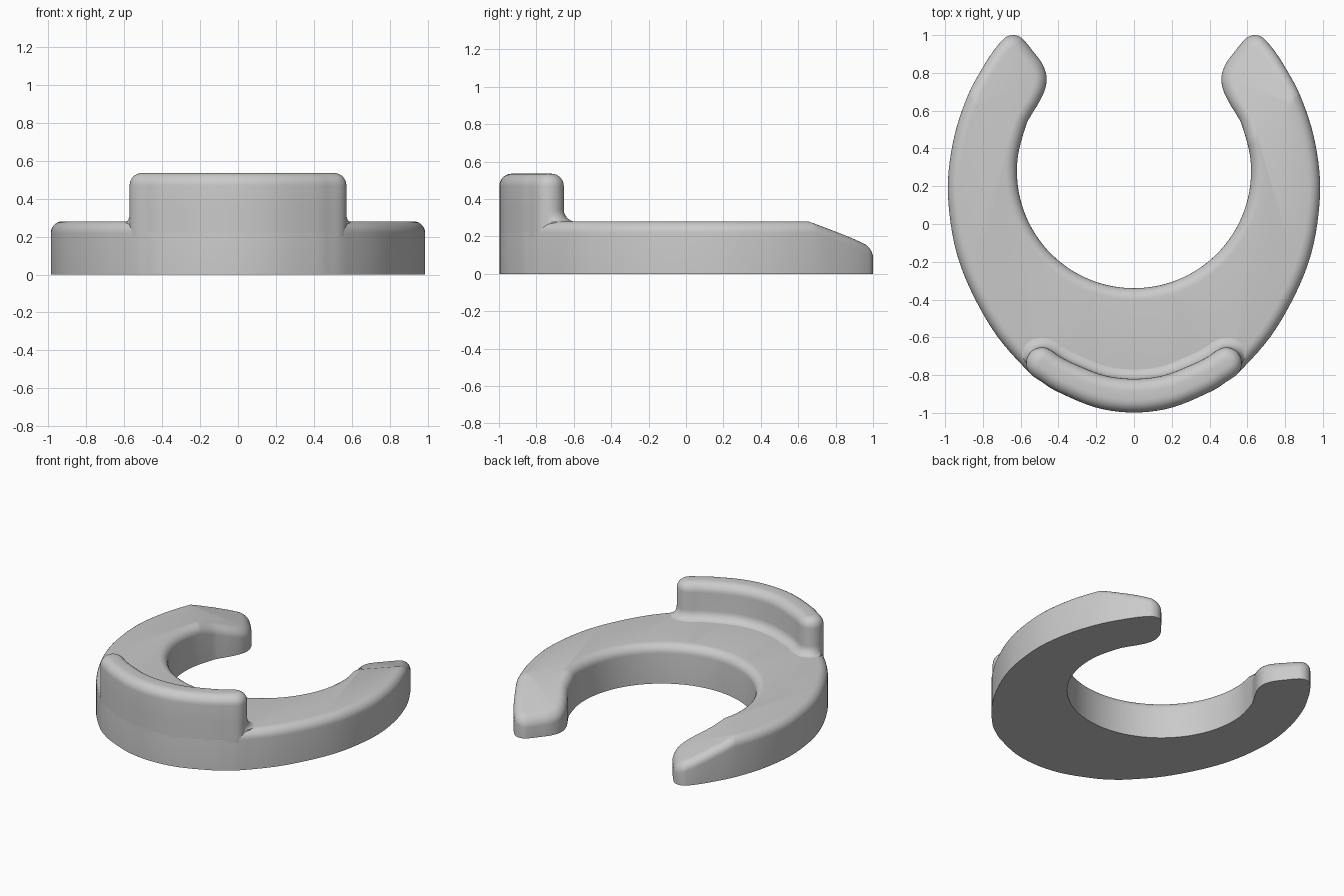
import bpy, bmesh
from math import sin, cos, pi, radians
from mathutils import Vector

default_cube = bpy.data.objects.get("Cube")
if default_cube:
    bpy.data.objects.remove(default_cube, do_unlink=True)

grey = bpy.data.materials.new("plain grey")
grey.use_nodes = True
grey.diffuse_color = (0.59, 0.59, 0.59, 1)
grey.node_tree.nodes["Principled BSDF"].inputs["Base Color"].default_value = grey.diffuse_color


def arc(center, radius, angles):
    return [(center[0] + radius * cos(radians(a)), center[1] + radius * sin(radians(a)))
            for a in angles]


def smooth_outline(half, steps):
    """Mirror half an outline in x and run a closed spline through it."""
    pts = [Vector(p) for p in half]
    pts += [Vector((-p.x, p.y)) for p in reversed(pts[1:-1])]
    n, out = len(pts), []
    for i in range(n):
        a, b, c, d = (pts[(i + k) % n] for k in (-1, 0, 1, 2))
        for s in range(steps):
            t = s / steps
            out.append(0.5 * (2 * b + (c - a) * t + (2 * a - 5 * b + 4 * c - d) * t ** 2
                              + (3 * b - a - 3 * c + d) * t ** 3))
    return out


def outward_normals(pts):
    n = len(pts)
    tangents = [(pts[(i + 1) % n] - pts[i - 1]).normalized() for i in range(n)]
    return [Vector((t.y, -t.x)) for t in tangents]


def rounded_top(radius, height, steps=7):
    """Profile of (offset, z) for a quarter-round top edge."""
    angles = [pi / 2 * i / steps for i in range(steps + 1)]
    return [(radius * (cos(a) - 1), height + radius * (sin(a) - 1)) for a in angles]


def band_cap(bm, ring, flip):
    """Fill a crescent ring with rungs from its outer side to its inner side.
    The tips lie a quarter of the way round on either side."""
    n = len(ring)
    tip = n // 4
    for i in range(-tip, tip):
        rung = [ring[k % n] for k in (i, i + 1, n // 2 - i - 1, n // 2 - i)]
        corners = list(dict.fromkeys(rung))
        bm.faces.new(corners[::-1] if flip else corners)


def loft(name, pts, profile, flare=lambda n: 0.0, crease=None):
    """Stack offset copies of an outline; positive offsets follow the flare weight."""
    normals = outward_normals(pts)
    bm = bmesh.new()
    rings = []
    for off, z in profile:
        ring = []
        for p, n in zip(pts, normals):
            q = p + n * (off * flare(n) if off > 0 else off)
            ring.append(bm.verts.new((q.x, q.y, z)))
        rings.append(ring)
    count = len(pts)
    for low, high in zip(rings, rings[1:]):
        for i in range(count):
            j = (i + 1) % count
            bm.faces.new((low[i], low[j], high[j], high[i])).smooth = True
    band_cap(bm, rings[0], True)
    band_cap(bm, rings[-1], False)
    if crease:
        crease(bm)
    mesh = bpy.data.meshes.new(name)
    bm.to_mesh(mesh)
    bm.free()
    mesh.set_sharp_from_angle(angle=radians(35))
    mesh.materials.append(grey)
    obj = bpy.data.objects.new(name, mesh)
    bpy.context.collection.objects.link(obj)


def slope_tips(bm):
    """Cut a diagonal crease over each arm and ramp the tip down beyond it."""
    for side in (1, -1):
        bmesh.ops.bisect_plane(bm, geom=bm.verts[:] + bm.edges[:] + bm.faces[:],
                               plane_co=(side * 0.63, 0.45, 0),
                               plane_no=(-side, 1, 0), dist=0.0001)
    for v in bm.verts:
        beyond = 0.7 * (v.co.y - abs(v.co.x) + 0.18)
        if v.co.z > 0.1 and beyond > 0:
            v.co.z -= 0.35 * beyond


# Open ring base: outer curve, rounded tip, inner bulge, round opening
base_half = [(0, -0.998), (0.2, -0.972), (0.4, -0.89), (0.488, -0.836), (0.57, -0.77),
             (0.72, -0.6), (0.84, -0.4), (0.925, -0.2), (0.97, 0), (0.985, 0.23),
             (0.95, 0.47), (0.88, 0.68), (0.8, 0.83), (0.745, 0.915)]
base_half += arc((0.64, 0.925), 0.075, (35, 62, 90, 117, 143))
base_half += [(0.535, 0.915), (0.487, 0.85), (0.463, 0.78), (0.472, 0.71),
              (0.505, 0.64), (0.545, 0.575)]
base_half += arc((0, 0.28), 0.62, range(22, -91, -16))
loft("ring_base", smooth_outline(base_half, 5),
     [(0, 0)] + rounded_top(0.062, 0.28), crease=slope_tips)

# Raised front lip, flush outside, with a fillet where it meets the base inside
lip_half = base_half[:4]
lip_half += arc((0.488, -0.736), 0.083, range(-50, 131, 30))
lip_half += [(0.39, -0.703), (0.31, -0.743), (0.156, -0.802), (0, -0.82)]
fillet = [(0.065 * (1 - sin(a)), 0.278 + 0.065 * (1 - cos(a)))
          for a in [pi / 2 * i / 6 for i in range(7)]]
loft("front_lip", smooth_outline(lip_half, 5),
     [(0, 0.2), (0.065, 0.21)] + fillet + rounded_top(0.066, 0.535),
     flare=lambda n: min(1.0, max(0.0, n.y * 1.2)))
